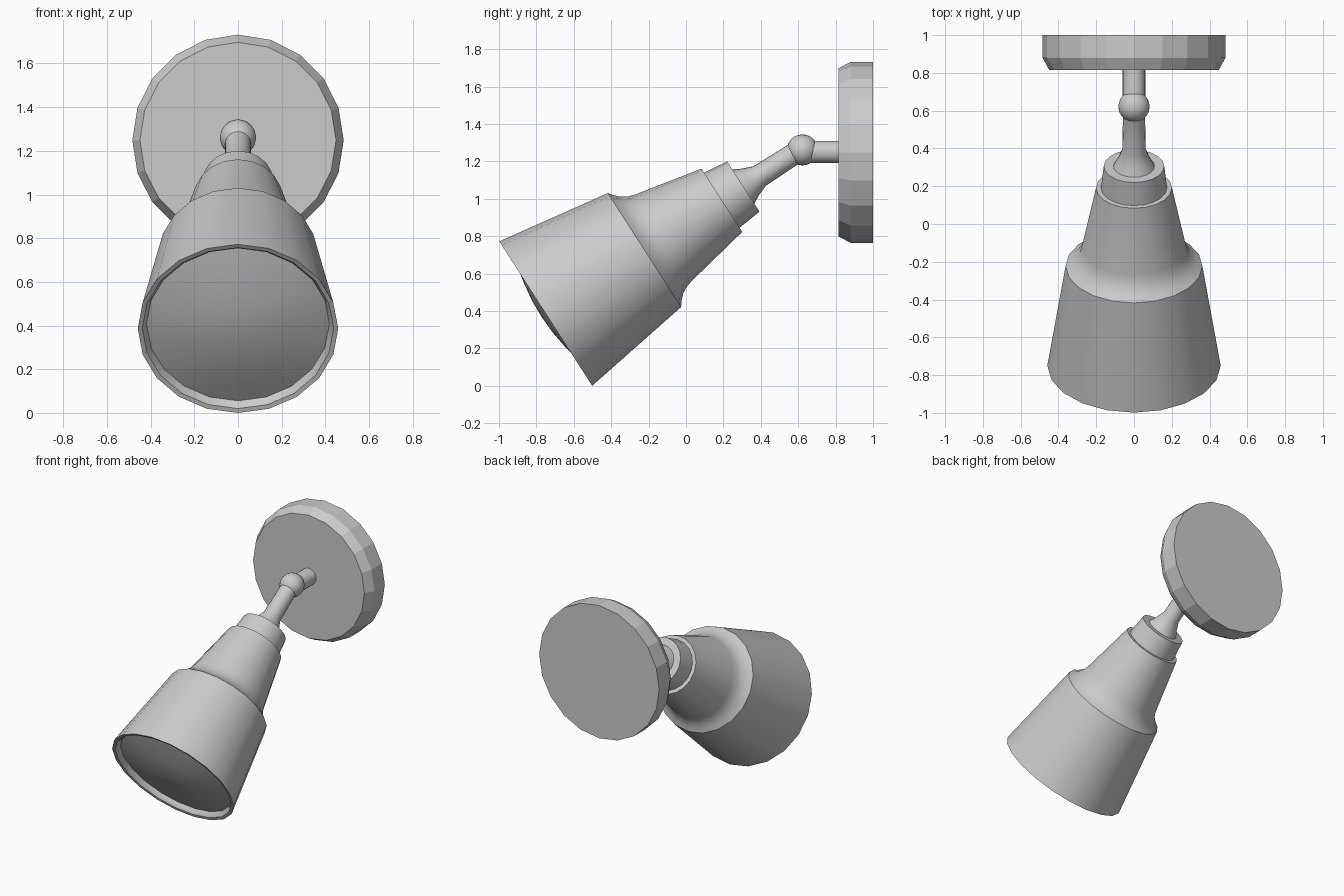
import bpy, bmesh, math
from mathutils import Vector

if "Cube" in bpy.data.objects:
    bpy.data.objects.remove(bpy.data.objects["Cube"])

SIDES = 20
MOUTH = Vector((0, -0.75, 0.386))          # centre of the shade opening
AXIS = Vector((0, 0.841, 0.541)).normalized()
BALL = Vector((0, 0.622, 1.261))
BACK = Vector((0, 1, 0))


def lathe(name, origin, axis, profile, sides=SIDES, smooth=35):
    """Turn (distance along axis, radius) points around an axis."""
    u = Vector((1, 0, 0))
    v = axis.cross(u)
    bm = bmesh.new()
    rings = []
    for t, r in profile:
        c = origin + axis * t
        if r == 0:
            rings.append([bm.verts.new(c)])
            continue
        angles = [2 * math.pi * k / sides for k in range(sides)]
        rings.append([bm.verts.new(c + u * r * math.cos(a) + v * r * math.sin(a))
                      for a in angles])
    for a, b in zip(rings, rings[1:]):
        for k in range(sides):
            n = (k + 1) % sides
            if len(a) == 1:
                bm.faces.new((a[0], b[k], b[n]))
            elif len(b) == 1:
                bm.faces.new((a[k], a[n], b[0]))
            else:
                bm.faces.new((a[k], a[n], b[n], b[k]))
    bmesh.ops.recalc_face_normals(bm, faces=bm.faces)
    mesh = bpy.data.meshes.new(name)
    bm.to_mesh(mesh)
    bm.free()
    ob = bpy.data.objects.new(name, mesh)
    bpy.context.collection.objects.link(ob)
    if smooth:
        bpy.ops.object.select_all(action='DESELECT')
        ob.select_set(True)
        bpy.context.view_layer.objects.active = ob
        bpy.ops.object.shade_smooth_by_angle(angle=math.radians(smooth))
    return ob


# Stepped shade with a thin rolled lip
lathe("lamp_shade", MOUTH, AXIS, [
    (0.05, 0.415), (0.02, 0.425), (0.004, 0.438), (0.0, 0.459),
    (0.628, 0.362), (0.650, 0.333), (0.675, 0.309), (0.71, 0.288),
    (0.75, 0.276), (1.12, 0.201), (1.12, 0)])

# Gently domed lens in the opening
lathe("lens", MOUTH, AXIS, [
    (-0.028, 0), (-0.024, 0.10), (-0.010, 0.20), (0.012, 0.31), (0.04, 0.42)])

# Collar on top of the shade
lathe("collar", MOUTH, AXIS, [
    (1.10, 0), (1.10, 0.177), (1.256, 0.160), (1.256, 0)])

# Flared arm leading to the ball joint
lathe("arm", MOUTH, AXIS, [
    (1.24, 0), (1.25, 0.112), (1.30, 0.085), (1.36, 0.062),
    (1.60, 0.058), (1.60, 0)])

# Ball joint
lathe("ball_joint", BALL, AXIS, [
    (-0.083 * math.cos(math.pi * i / 12),
     0 if i in (0, 12) else 0.083 * math.sin(math.pi * i / 12))
    for i in range(13)])

# Short straight stem into the wall plate
STEM = Vector((0, 0.622, 1.25))
lathe("wall_stem", STEM, BACK, [(0, 0), (0, 0.06), (0.21, 0.06), (0.21, 0)])

# Round wall plate with chamfered front edge
PLATE = Vector((0, 0.815, 1.248))
lathe("wall_plate", PLATE, BACK, [
    (0, 0), (0, 0.449), (0.065, 0.484), (0.185, 0.484), (0.185, 0)], smooth=0)
